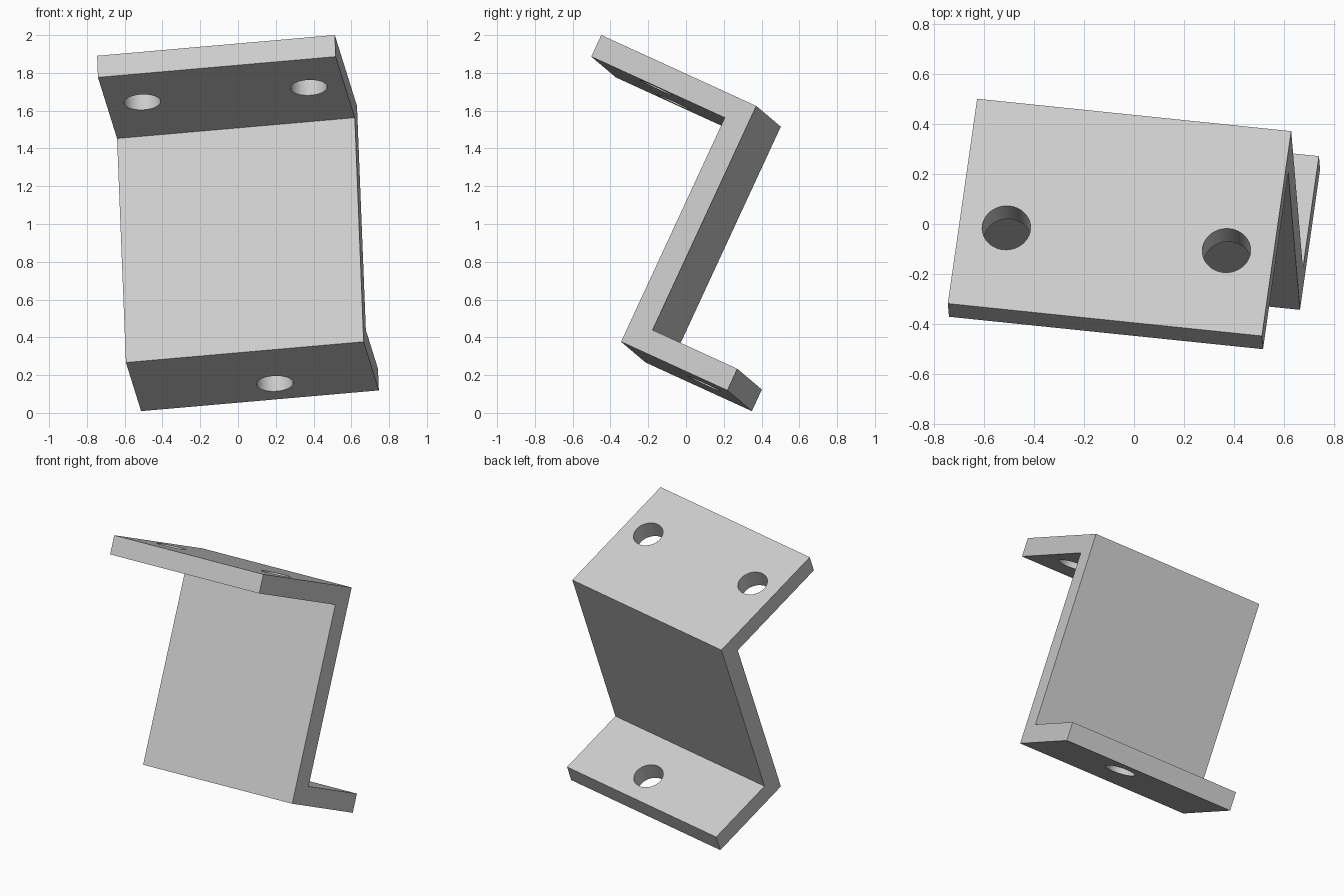
import bpy
import bmesh
from mathutils import Matrix, Vector

cube = bpy.data.objects.get("Cube")
if cube:
    bpy.data.objects.remove(cube, do_unlink=True)

# Tilted frame: width, depth and normal of the flanges, origin at the upper outer bend
width_axis = Vector((1.26, -0.13, 0.11)).normalized()
normal_axis = width_axis.cross(Vector((0.12, 0.82, -0.375))).normalized()
depth_axis = normal_axis.cross(width_axis)
frame = Matrix((width_axis, depth_axis, normal_axis)).transposed().to_4x4()
frame.translation = (0.63, 0.372, 1.625)

WIDTH, THICK, HEIGHT = 1.27, 0.126, 1.434
TOP_DEPTH, FOOT_DEPTH = 0.91, 0.498
HOLE_RADIUS = 0.097

grey = bpy.data.materials.new("light_grey")
grey.use_nodes = True
colour = (0.6, 0.6, 0.6, 1)
grey.diffuse_color = colour
grey.node_tree.nodes["Principled BSDF"].inputs["Base Color"].default_value = colour


def add_object(name, bm):
    bmesh.ops.recalc_face_normals(bm, faces=bm.faces)
    mesh = bpy.data.meshes.new(name)
    bm.to_mesh(mesh)
    bm.free()
    mesh.materials.append(grey)
    obj = bpy.data.objects.new(name, mesh)
    obj.matrix_world = frame
    bpy.context.collection.objects.link(obj)
    return obj


# Z-shaped bracket: profile in depth and height, extruded across the width
profile = [(0, 0), (-TOP_DEPTH, 0), (-TOP_DEPTH, -THICK), (-THICK, -THICK),
           (-THICK, -HEIGHT), (FOOT_DEPTH, -HEIGHT),
           (FOOT_DEPTH, THICK - HEIGHT), (0, THICK - HEIGHT)]
bm = bmesh.new()
face = bm.faces.new([bm.verts.new((0, d, h)) for d, h in profile])
side = bmesh.ops.extrude_face_region(bm, geom=[face])["geom"]
bmesh.ops.translate(bm, vec=(-WIDTH, 0, 0),
                    verts=[v for v in side if isinstance(v, bmesh.types.BMVert)])
bracket = add_object("bracket", bm)

# Screw holes: two through the top flange, one through the foot
holes = [(-0.19, -0.552, -THICK / 2), (-1.08, -0.552, -THICK / 2),
         (-0.53, 0.3, THICK / 2 - HEIGHT)]
bm = bmesh.new()
for centre in holes:
    bmesh.ops.create_cone(bm, cap_ends=True, segments=48, radius1=HOLE_RADIUS,
                          radius2=HOLE_RADIUS, depth=THICK * 2,
                          matrix=Matrix.Translation(centre))
cutter = add_object("hole_cutter", bm)
cutter.hide_render = True

cut = bracket.modifiers.new("screw_holes", "BOOLEAN")
cut.operation = "DIFFERENCE"
cut.solver = "EXACT"
cut.object = cutter
bpy.context.view_layer.objects.active = bracket
bracket.select_set(True)
bpy.ops.object.modifier_apply(modifier=cut.name)
bpy.data.objects.remove(cutter, do_unlink=True)
bpy.ops.object.shade_smooth_by_angle()
